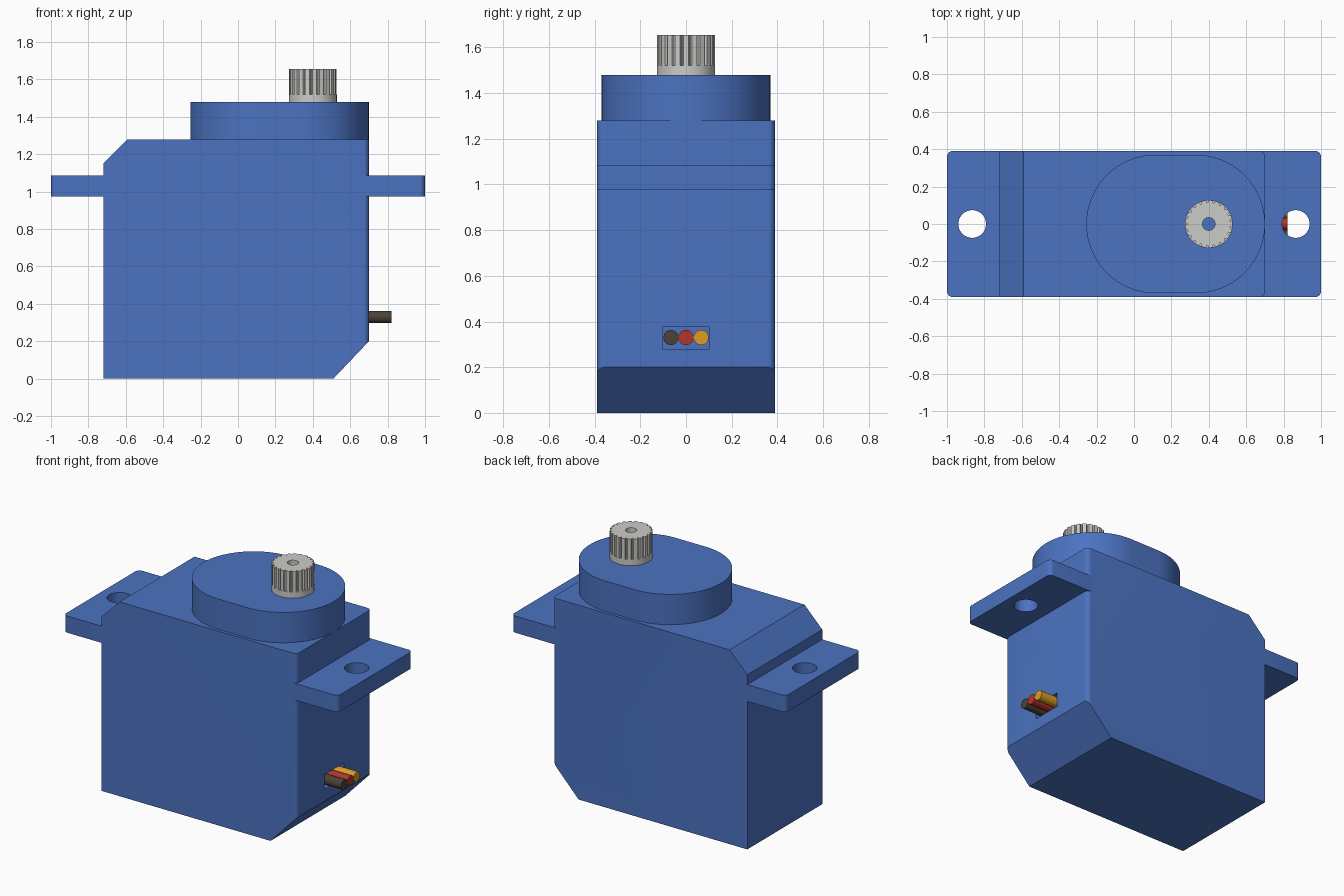
import bpy, bmesh
from math import pi, sin, cos, radians
from mathutils import Vector, Matrix

if "Cube" in bpy.data.objects:
    bpy.data.objects.remove(bpy.data.objects["Cube"])


def material(name, color):
    m = bpy.data.materials.new(name)
    m.use_nodes = True
    m.diffuse_color = (*color, 1)
    m.node_tree.nodes["Principled BSDF"].inputs["Base Color"].default_value = (*color, 1)
    return m


BLUE = material("blue plastic", (0.07, 0.17, 0.53))
GREY = material("light grey metal", (0.6, 0.6, 0.58))
BROWN = material("brown wire", (0.07, 0.055, 0.04))
RED = material("red wire", (0.45, 0.035, 0.025))
YELLOW = material("yellow wire", (0.7, 0.33, 0.02))


def arc(cx, cy, r, start, end, steps):
    angles = [radians(start + (end - start) * i / steps) for i in range(steps + 1)]
    return [(cx + r * cos(a), cy + r * sin(a)) for a in angles]


def circle(cx, cy, r, steps=48):
    return arc(cx, cy, r, 0, 360, steps)[:-1]


def finish(obj):
    bpy.ops.object.select_all(action='DESELECT')
    obj.select_set(True)
    bpy.context.view_layer.objects.active = obj
    bpy.ops.object.shade_smooth_by_angle(angle=radians(30))


def prism(name, outlines, z0, z1, mat):
    """Extrude an outline, with optional hole outlines, from z0 to z1."""
    curve = bpy.data.curves.new(name, 'CURVE')
    curve.dimensions = '2D'
    curve.fill_mode = 'BOTH'
    curve.extrude = (z1 - z0) / 2
    for pts in outlines:
        spline = curve.splines.new('POLY')
        spline.points.add(len(pts) - 1)
        for p, (x, y) in zip(spline.points, pts):
            p.co = (x, y, 0, 1)
        spline.use_cyclic_u = True
    temp = bpy.data.objects.new(name + "_outline", curve)
    bpy.context.collection.objects.link(temp)
    bpy.context.view_layer.update()
    mesh = bpy.data.meshes.new_from_object(
        temp.evaluated_get(bpy.context.evaluated_depsgraph_get()))
    bpy.data.objects.remove(temp)
    bm = bmesh.new()
    bm.from_mesh(mesh)
    bmesh.ops.remove_doubles(bm, verts=bm.verts, dist=1e-5)
    bmesh.ops.translate(bm, verts=bm.verts, vec=(0, 0, (z0 + z1) / 2))
    bmesh.ops.recalc_face_normals(bm, faces=bm.faces)
    bm.to_mesh(mesh)
    bm.free()
    mesh.materials.clear()
    mesh.materials.append(mat)
    obj = bpy.data.objects.new(name, mesh)
    bpy.context.collection.objects.link(obj)
    finish(obj)
    return obj


W, R = 0.39, 0.03            # half width, corner radius
LEFT, RIGHT = -0.72, 0.70    # case ends


def rounded_end(x_in, x_out):
    """Plan outline, square at x_in and rounded at x_out (towards +x)."""
    return ([(x_in, -W)] + arc(x_out - R, -W + R, R, -90, 0, 6)
            + arc(x_out - R, W - R, R, 0, 90, 6) + [(x_in, W)])


# Case with two chamfered ends
case = prism("case", [rounded_end(LEFT, RIGHT)], 0, 1.28, BLUE)
bm = bmesh.new()
bm.from_mesh(case.data)
for point, normal in (((0.51, 0, 0), (0.2, 0, -0.19)),
                      ((-0.59, 0, 1.28), (-0.13, 0, 0.13))):
    cut = bmesh.ops.bisect_plane(bm, geom=bm.verts[:] + bm.edges[:] + bm.faces[:],
                                 plane_co=point, plane_no=Vector(normal).normalized(),
                                 clear_outer=True)
    rim = [e for e in cut["geom_cut"] if isinstance(e, bmesh.types.BMEdge)]
    bmesh.ops.contextual_create(bm, geom=rim)
bmesh.ops.recalc_face_normals(bm, faces=bm.faces)
bm.to_mesh(case.data)
bm.free()

# Shallow slot for the wires
bpy.ops.mesh.primitive_cube_add(size=1, location=(RIGHT, 0, 0.328))
cutter = bpy.context.object
cutter.name = "slot_cutter"
cutter.scale = (0.1, 0.204, 0.096)
cutter.hide_render = True
cutter.data.materials.append(BLUE)
mod = case.modifiers.new("slot", 'BOOLEAN')
mod.operation = 'DIFFERENCE'
mod.solver = 'EXACT'
mod.object = cutter
bpy.context.view_layer.objects.active = case
bpy.ops.object.modifier_apply(modifier=mod.name)
bpy.data.objects.remove(cutter)
finish(case)

# Mounting ears with screw holes
for name, side, inner in (("left_ear", 1, RIGHT - R), ("right_ear", -1, -LEFT)):
    plan = [rounded_end(inner, 1), circle(0.865, 0, 0.074)]
    prism(name, [[(side * x, y) for x, y in o] for o in plan], 0.975, 1.085, BLUE)

# Oblong gear housing
prism("gear_housing", [arc(0.33, 0, 0.37, -90, 90, 48) + arc(0.115, 0, 0.37, 90, 270, 48)],
      1.28, 1.48, BLUE)

# Splined output shaft on a plain collar, with a screw hole
GX, TEETH = 0.4, 21
bore = circle(GX, 0, 0.034, 32)
prism("shaft_collar", [circle(GX, 0, 0.128, 64), bore], 1.48, 1.52, GREY)
teeth = []
for i in range(TEETH):
    for part, r in ((-0.3, 0.128), (0.3, 0.128), (0.42, 0.115), (0.58, 0.115)):
        a = 2 * pi * (i + part) / TEETH
        teeth.append((GX + r * cos(a), r * sin(a)))
prism("shaft_spline", [teeth, bore], 1.52, 1.655, GREY)

# Three wires
for name, y, mat in (("brown_wire", -0.066, BROWN), ("red_wire", 0, RED),
                     ("yellow_wire", 0.066, YELLOW)):
    wire = prism(name, [circle(0, 0, 0.033, 32)], 0.65, 0.82, mat)
    wire.data.transform(Matrix.Translation((0, y, 0.33)) @ Matrix.Rotation(pi / 2, 4, 'Y'))
